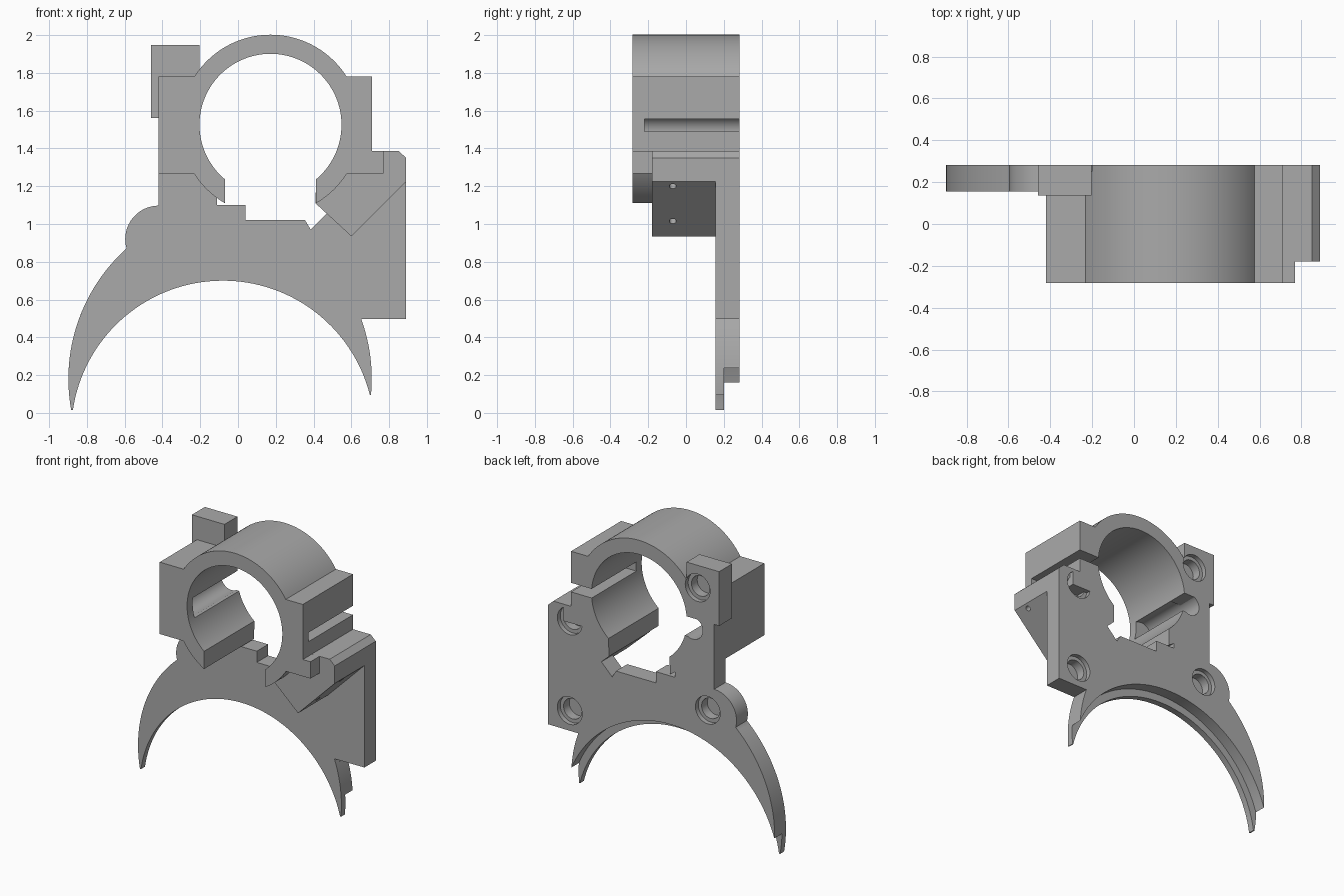
import bpy, bmesh
from math import radians, cos, sin
from mathutils import Vector, Matrix

old = bpy.data.objects.get("Cube")
if old:
    bpy.data.objects.remove(old, do_unlink=True)

grey = bpy.data.materials.new("plain grey")
grey.use_nodes = True
colour = (0.4, 0.4, 0.4, 1)
grey.diffuse_color = colour
grey.node_tree.nodes["Principled BSDF"].inputs["Base Color"].default_value = colour


def arc(centre, r, a0, a1, n=32):
    """Points on an arc in the xz plane, angles in degrees."""
    angles = [radians(a0 + (a1 - a0) * i / n) for i in range(n + 1)]
    return [(centre[0] + r * cos(a), centre[1] + r * sin(a)) for a in angles]


def extrude(name, points, y0, y1):
    """Solid made by sweeping an xz outline from y0 to y1."""
    bm = bmesh.new()
    face = bm.faces.new([bm.verts.new((x, y0, z)) for x, z in points])
    swept = bmesh.ops.extrude_face_region(bm, geom=[face])["geom"]
    verts = [v for v in swept if isinstance(v, bmesh.types.BMVert)]
    bmesh.ops.translate(bm, verts=verts, vec=(0, y1 - y0, 0))
    bmesh.ops.recalc_face_normals(bm, faces=bm.faces)
    mesh = bpy.data.meshes.new(name)
    bm.to_mesh(mesh)
    bm.free()
    obj = bpy.data.objects.new(name, mesh)
    bpy.context.collection.objects.link(obj)
    mesh.materials.append(grey)
    return obj


def rect(x0, x1, z0, z1):
    return [(x0, z0), (x1, z0), (x1, z1), (x0, z1)]


def disc(centre, r):
    return arc(centre, r, 0, 360, 40)[:-1]


def cut(obj, cutter):
    mod = obj.modifiers.new("cut", "BOOLEAN")
    mod.operation = "DIFFERENCE"
    mod.solver = "EXACT"
    mod.object = cutter
    bpy.context.view_layer.objects.active = obj
    bpy.ops.object.modifier_apply(modifier=mod.name)


BORE = (0.172, 1.525)
BACK, FRONT = 0.283, -0.283
cutters = []

# Clamp ring with side lugs, open at the bottom
ring_outline = (
    arc(BORE, 0.477, 32.3, 147.7, 64)
    + [(-0.42, 1.78), (-0.42, 1.267)]
    + arc(BORE, 0.48, 212.5, 239.7, 16)
    + arc(BORE, 0.376, 230, -50, 96)
    + arc(BORE, 0.48, 300.3, 327.5, 16)
    + [(0.77, 1.267), (0.77, 1.387), (0.71, 1.387), (0.71, 1.78)]
)
ring = extrude("clamp_ring", ring_outline, FRONT, BACK)

# Clamping slot on one side, rounded relief groove on the other
for name, outline in (
    ("slot_cutter", rect(0.45, 0.9, 1.49, 1.555)),
    ("groove_cutter", disc((-0.25, 1.49), 0.08)),
    ("groove_mouth_cutter", rect(-0.25, -0.1, 1.42, 1.56)),
):
    cutter = extrude(name, outline, -0.22, 0.4)
    cutters.append(cutter)
    cut(ring, cutter)


# Arched base plate, with a wider arch in its rear layer
def plate_outline(left_tip, right_tip, arch_r, arch_start, arch_end):
    return (
        arc((0.03, 0.18), 0.928, left_tip, 132)
        + arc((-0.42, 0.92), 0.177, 196, 90)
        + [(-0.42, 1.3)]
        + arc(BORE, 0.376, 217, 230, 8)
        + [(-0.07, 1.11), (-0.11, 1.15), (-0.11, 1.1), (0.04, 1.1), (0.04, 1.02),
           (0.355, 1.02), (0.385, 0.97), (0.47, 1.055), (0.41, 1.11)]
        + arc(BORE, 0.376, 310, 338.5, 16)
        + [(0.85, 1.387), (0.89, 1.35), (0.89, 0.497)]
        + arc((-0.22, 0.18), 0.928, 19.9, right_tip, 16)
        + arc((-0.08, -0.103), arch_r, arch_start, arch_end, 64)
    )


plate_front = extrude("plate_front_layer",
                      plate_outline(190.3, -5.2, 0.803, 14.3, 171.6), 0.155, 0.2)
plate_rear = extrude("plate_rear_layer",
                     plate_outline(181, 3.6, 0.857, 23.4, 162.1), 0.2, BACK)

# Raised ear carrying the upper screw hole
ear = extrude("upper_ear", rect(-0.46, -0.203, 1.56, 1.947), 0.137, BACK)

# Pointed block in front of the plate
block = extrude("angled_block",
                [(0.41, 1.11), (0.6, 0.935), (0.89, 1.225), (0.89, 1.35), (0.85, 1.387)]
                + arc(BORE, 0.376, 338.5, 310, 16), -0.18, 0.158)

# Stepped blind screw holes in the back
for centre, parts in (
    ((0.72, 1.28), (plate_rear, plate_front)),
    ((0.72, 0.64), (plate_rear, plate_front)),
    ((-0.37, 0.935), (plate_rear, plate_front)),
    ((-0.29, 1.787), (ear, ring)),
):
    for r, floor in ((0.098, 0.25), (0.072, 0.185)):
        cutter = extrude("screw_hole_cutter", disc(centre, r), floor, 0.4)
        cutters.append(cutter)
        for part in parts:
            cut(part, cutter)

# Small pin holes in the sloping face of the block
for x, z in ((0.865, 1.2), (0.68, 1.015)):
    cutter = extrude("pin_hole_cutter", disc((0, 0), 0.018), -0.08, 0.08)
    turn = Vector((0, 1, 0)).rotation_difference(Vector((1, 0, -1))).to_matrix().to_4x4()
    cutter.data.transform(Matrix.Translation((x, -0.07, z)) @ turn)
    cutters.append(cutter)
    cut(block, cutter)

for cutter in cutters:
    bpy.data.objects.remove(cutter, do_unlink=True)

# Smooth the curved walls and keep the edges sharp
bpy.ops.object.select_all(action="DESELECT")
for part in (ring, plate_front, plate_rear, ear, block):
    part.select_set(True)
    bpy.context.view_layer.objects.active = part
bpy.ops.object.shade_smooth_by_angle(angle=radians(25))
